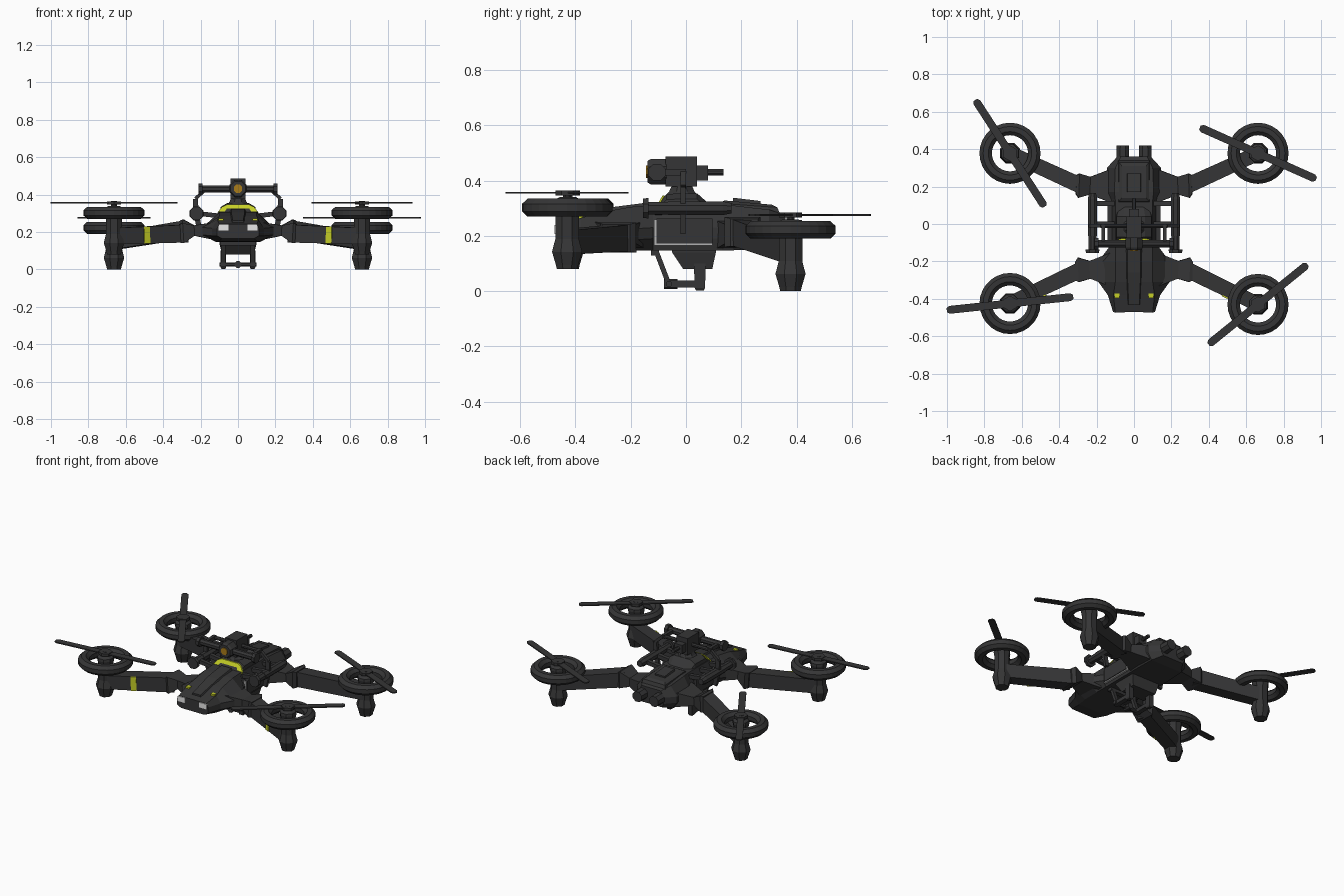
import bpy, bmesh, math
from mathutils import Vector as V

if "Cube" in bpy.data.objects:
    bpy.data.objects.remove(bpy.data.objects["Cube"])


def material(name, col):
    m = bpy.data.materials.new(name)
    m.diffuse_color = (*col, 1)
    m.use_nodes = True
    m.node_tree.nodes["Principled BSDF"].inputs["Base Color"].default_value = m.diffuse_color
    return m


DARK = material("dark_grey", (0.036, 0.036, 0.037))
YELLOW = material("signal_yellow", (0.56, 0.62, 0.02))
WHITE = material("lamp_white", (0.8, 0.8, 0.8))
AMBER = material("lens_amber", (0.40, 0.20, 0.01))
PALE = material("panel_trim", (0.45, 0.45, 0.45))


def loft(name, rings, mat=DARK, caps=True, closed=False):
    """Skin a list of equal-length point rings."""
    bm = bmesh.new()
    vs = [[bm.verts.new(p) for p in r] for r in rings]
    n = len(vs[0])
    pairs = list(zip(vs, vs[1:])) + ([(vs[-1], vs[0])] if closed else [])
    for a, b in pairs:
        for i in range(n):
            j = (i + 1) % n
            bm.faces.new((a[i], a[j], b[j], b[i]))
    if caps and not closed:
        bm.faces.new(vs[0])
        bm.faces.new(vs[-1][::-1])
    bmesh.ops.recalc_face_normals(bm, faces=bm.faces)
    me = bpy.data.meshes.new(name)
    bm.to_mesh(me)
    bm.free()
    me.materials.append(mat)
    ob = bpy.data.objects.new(name, me)
    bpy.context.collection.objects.link(ob)
    return ob


def frame(a, b):
    d = (V(b) - V(a)).normalized()
    ref = V((0, 0, 1)) if abs(d.z) < 0.95 else V((0, 1, 0))
    side = d.cross(ref).normalized()
    return d, side, side.cross(d)


def beam(name, pts, sizes, mat=DARK):
    """Rectangular bar through pts, with (width, height) at each."""
    _, s, u = frame(pts[0], pts[-1])
    rings = [[V(p) + s * i * w / 2 + u * j * h / 2 for i, j in ((-1, -1), (1, -1), (1, 1), (-1, 1))]
             for p, (w, h) in zip(pts, sizes)]
    return loft(name, rings, mat)


def box(name, lo, hi, mat=DARK):
    x0, y0, z0 = lo
    x1, y1, z1 = hi
    return loft(name, [[(x0, y0, z), (x1, y0, z), (x1, y1, z), (x0, y1, z)] for z in (z0, z1)], mat)


def turned(name, a, b, prof, n=8, mat=DARK):
    """Turned part along a to b; prof holds (distance 0..1, radius)."""
    _, s, u = frame(a, b)
    rings = []
    for t, r in prof:
        c = V(a).lerp(V(b), t)
        rings.append([c + s * r * math.cos(2 * math.pi * (k + .5) / n) + u * r * math.sin(2 * math.pi * (k + .5) / n)
                      for k in range(n)])
    return loft(name, rings, mat)


def rod(name, a, b, r, n=8, mat=DARK):
    return turned(name, a, b, [(0, r), (1, r)], n, mat)


def hull(name, rows, mat=DARK):
    """Eight-point symmetric sections: y, half widths and heights (bottom, middle, top)."""
    rings = []
    for y, wb, wm, wt, zb, zm, zt in rows:
        half = [(wb, zb), (wm, zm - .02), (wm, zm + .02), (wt, zt)]
        rings.append([(x, y, z) for x, z in half] + [(-x, y, z) for x, z in half[::-1]])
    return loft(name, rings, mat)


# main hull
hull("hull", [(-.47, .085, .112, .10, .165, .20, .242), (-.38, .105, .14, .11, .15, .20, .265),
              (-.31, .12, .19, .10, .148, .205, .285), (-.20, .12, .19, .10, .148, .205, .305),
              (-.12, .12, .13, .10, .148, .21, .31), (.13, .12, .13, .10, .148, .21, .31),
              (.17, .12, .145, .105, .148, .215, .31), (.30, .115, .145, .10, .15, .215, .295),
              (.36, .075, .09, .07, .17, .215, .275)])
# hood spine and tail hatch
loft("hood_spine", [[(-w, y, z), (w, y, z), (w * .8, y, z + .018), (-w * .8, y, z + .018)]
                    for y, w, z in ((-.43, .035, .245), (-.26, .045, .287), (-.12, .045, .305))])
loft("tail_deck", [[(-w, y0, z), (w, y0, z), (w, y1, z - .015), (-w, y1, z - .015)]
                   for w, y0, y1, z in ((.085, .11, .34, .295), (.08, .12, .33, .318), (.065, .14, .31, .328))])
loft("tail_hatch", [[(-w, .17, z), (w, .17, z), (w, .27, z - .012), (-w, .27, z - .012)]
                    for w, z in ((.04, .32), (.035, .338))])
# turret housing on the roof
loft("turret_housing", [[(-w, y, .28), (w, y, .28), (w * .93, y, z - .02), (w * .6, y, z), (-w * .6, y, z),
                         (-w * .93, y, z - .02)]
                        for y, w, z in ((-.12, .10, .302), (-.07, .10, .352), (.04, .10, .354), (.09, .085, .31))])
# yellow arched shield, leaning back
arch = [(.105, .268), (.105, .31), (.085, .335), (.06, .346), (-.06, .346), (-.085, .335), (-.105, .31),
        (-.105, .268), (-.08, .262), (-.06, .295), (.06, .295), (.08, .262)]
loft("yellow_shield", [[(x, -.122 + (z - .27) * .6 + o, z) for x, z in arch] for o in (-.008, 0)], YELLOW)

# camera gun on its crossbar
box("gun_body", (-.04, -.075, .378), (.04, .04, .487))
box("gun_rear_block", (-.028, .04, .40), (.028, .08, .455))
rod("gun_barrel", (0, .04, .43), (0, .135, .43), .012)
turned("gun_lens_housing", (0, -.14, .432), (0, -.07, .432), [(0, .042), (.2, .05), (1, .05)])
rod("gun_lens", (0, -.144, .432), (0, -.135, .432), .024, 8, AMBER)
turned("gun_neck", (0, -.015, .34), (0, -.015, .39), [(0, .07), (.4, .05), (1, .035)])
rod("crossbar", (-.2, -.105, .43), (.2, -.105, .43), .021)
rod("rear_crossbar", (-.18, -.01, .43), (.18, -.01, .43), .012)

for s, side in ((-1, "left"), (1, "right")):
    # crossbar ends and bent struts
    rod(side + "_crossbar_end", (s * .19, -.105, .43), (s * .212, -.105, .43), .033)
    path = [(.17, -.01, .43), (.228, -.01, .378), (.225, -.01, .31), (.205, -.01, .21)]
    for k in range(3):
        beam(f"{side}_strut_{k}", [(s * x, y, z) for x, y, z in path[k:k + 2]],
             [(.028, .018)] * 2 if k else [(.02, .018)] * 2)
    beam(side + "_crossbar_link", [(s * .165, -.105, .43), (s * .165, 0, .43)], [(.02, .024)] * 2)
    # side launch tubes with front flange
    turned(side + "_side_tube", (s * .222, -.155, .30), (s * .222, .165, .30),
           [(0, .038), (.06, .04), (.061, .024), (.28, .024), (.281, .027), (.9, .027), (1, .02)])
    for y in (-.10, 0, .11):
        beam(side + "_tube_link", [(s * .09, y, .285), (s * .22, y, .30)], [(.025, .025)] * 2)
    # side panel with pale trim
    x0, x1 = sorted((s * .115, s * .137))
    box(side + "_panel_trim", (x0, -.115, .165), (x1, .095, .26), PALE)
    x0, x1 = sorted((s * .115, s * .142))
    box(side + "_side_panel", (x0, -.107, .172), (x1, .095, .262))
    # nose lamps and hood markers
    box(side + "_headlamp", (s * .078 - .027, -.476, .207), (s * .078 + .027, -.468, .24), WHITE)
    box(side + "_hood_marker", (s * .09 - .013, -.395, .255), (s * .09 + .013, -.372, .272), YELLOW)
    # exhausts
    turned(side + "_exhaust", (s * .06, .33, .225), (s * .06, .42, .225), [(0, .03), (.3, .03), (.31, .037), (1, .035)])
    # belly frame
    beam(side + "_belly_strut", [(s * .078, -.108, .145), (s * .078, -.062, .025)], [(.024, .018)] * 2)
    beam(side + "_belly_skid", [(s * .078, -.08, .026), (s * .078, .06, .026)], [(.03, .024)] * 2)
    beam(side + "_belly_leg", [(s * .078, .05, .10), (s * .078, .05, .012), (s * .078, .05, .003)],
         [(.03, .042), (.03, .038), (.02, .028)])

# belly block and bars
loft("belly_block", [[(-w, y0, z), (w, y0, z), (w, y1, z), (-w, y1, z)]
                     for w, y0, y1, z in ((.085, -.01, .095, .08), (.10, -.05, .108, .14), (.10, -.05, .108, .155))])
beam("belly_front_bar", [(-.095, -.112, .14), (.095, -.112, .14)], [(.03, .022)] * 2)
rod("belly_low_bar", (-.1, -.062, .026), (.1, -.062, .026), .012)
rod("belly_sensor", (0, -.08, .026), (0, -.03, .026), .02)


def rotor(name, x, y, z, angle):
    """Motor pod standing on z, ring guard, mast and a two-bladed propeller."""
    turned(name + "_pod", (x, y, z), (x, y, z + .26),
           [(0, .040), (.06, .044), (.24, .059), (.42, .046), (.8, .046), (.9, .052), (.96, .05), (1, .03)])
    ring = []
    for k in range(28):
        a = 2 * math.pi * k / 28
        ring.append([(x + r * math.cos(a), y + r * math.sin(a), z + .222 + h)
                     for r, h in [(.13 + .036 * math.cos(t), .035 * math.sin(t))
                                  for t in [math.pi * q / 4 + math.pi / 8 for q in range(8)]]])
    loft(name + "_ring", ring, closed=True)
    rod(name + "_mast", (x, y, z + .25), (x, y, z + .285), .016)
    rod(name + "_hub", (x, y, z + .266), (x, y, z + .284), .042, 6)
    d = V((math.cos(angle), math.sin(angle), 0))
    c = V((x, y, z + .276))
    beam(name + "_blades", [c + d * t for t in (-.34, -.325, -.05, .05, .325, .34)],
         [(w, .007) for w in (.022, .042, .042, .042, .042, .022)])


# arms, mounts and rotors at the four corners
for s, y0, y1, z0, z1, foot, ang, name in (
        (-1, -.245, -.425, .192, .178, .08, 6, "front_left"), (1, -.245, -.43, .192, .178, .08, 39, "front_right"),
        (-1, .205, .378, .212, .150, 0, -57, "rear_left"), (1, .205, .378, .212, .150, 0, -24, "rear_right")):
    a, b = V((s * .285, y0, z0)), V((s * .663, y1, z1))
    beam(name + "_arm", [a, b], [(.085, .095), (.078, .088)])
    beam(name + "_mount", [(s * .11, y0, .205), (s * .235, y0, .208), (s * .295, y0, z0 + .002), (s * .31, y0 * 1.03, z0)],
         [(.19, .10), (.095, .055), (.13, .108), (.10, .10)])
    rotor(name, s * .663, y1, foot, math.radians(ang))
    if y0 < 0:
        # yellow band on the front face of the arm
        d, sd, _ = frame(a, b)
        n = sd if sd.y < 0 else -sd
        c = a.lerp(b, .58) + n * .0415
        beam(name + "_arm_band", [c - d * .017, c + d * .017], [(.007, .092)] * 2, YELLOW)
